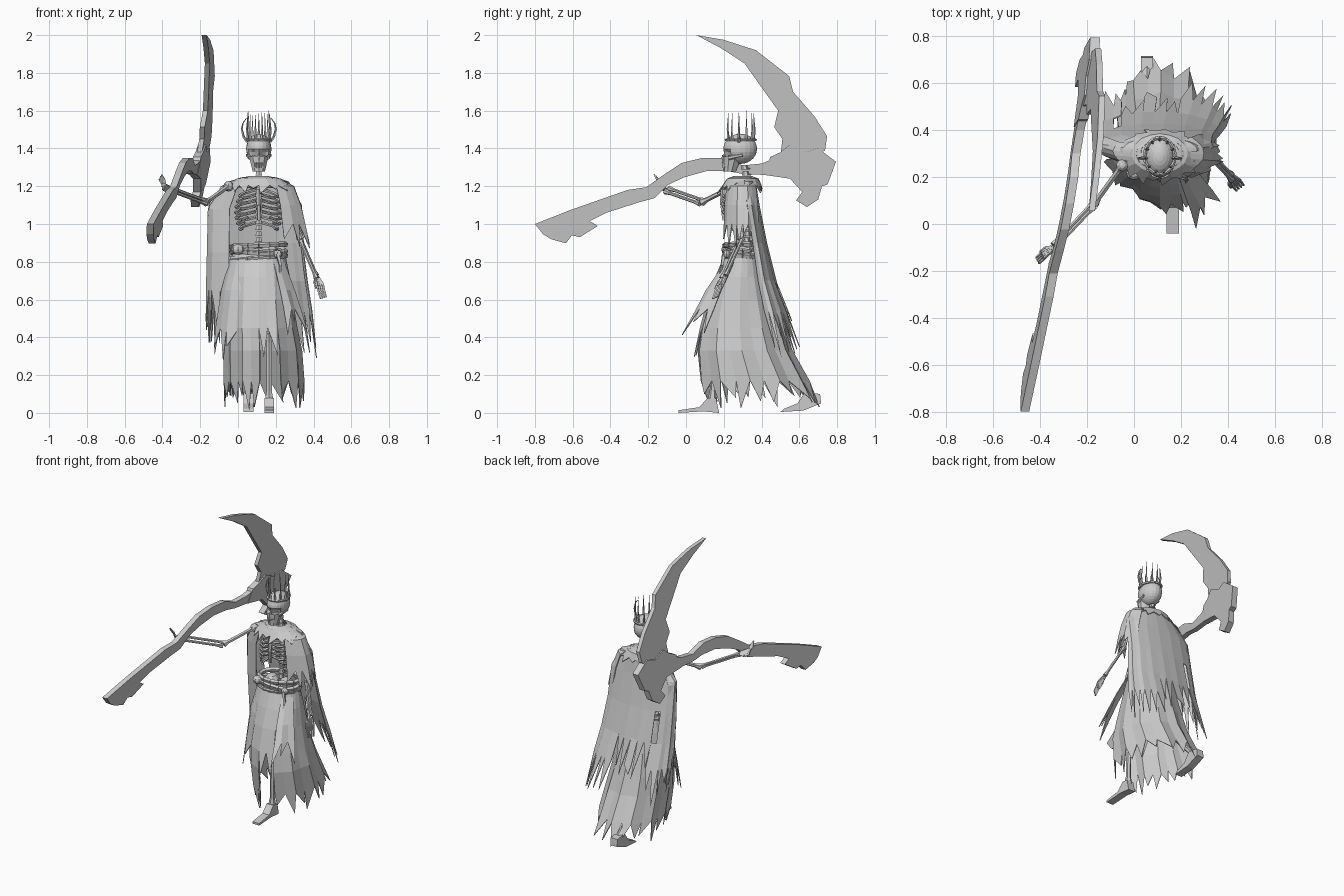
import bpy, bmesh, random
from math import sin, cos, radians, pi
from mathutils import Vector, Matrix

random.seed(11)
if "Cube" in bpy.data.objects:
    bpy.data.objects.remove(bpy.data.objects["Cube"])

stone = bpy.data.materials.new("pale_grey")
stone.use_nodes = True
GREY = (0.6, 0.6, 0.6, 1)
stone.diffuse_color = GREY
stone.node_tree.nodes["Principled BSDF"].inputs["Base Color"].default_value = GREY


def finish(name, bm):
    bmesh.ops.recalc_face_normals(bm, faces=bm.faces)
    me = bpy.data.meshes.new(name)
    bm.to_mesh(me)
    bm.free()
    me.materials.append(stone)
    ob = bpy.data.objects.new(name, me)
    bpy.context.collection.objects.link(ob)
    return ob


def seg(bm, p, q, r1, r2, sides=6):
    p, q = Vector(p), Vector(q)
    d = q - p
    m = Matrix.Translation((p + q) / 2) @ d.to_track_quat('Z', 'Y').to_matrix().to_4x4()
    bmesh.ops.create_cone(bm, cap_ends=True, segments=sides, radius1=r1, radius2=r2,
                          depth=d.length, matrix=m)


def path(bm, pts, r, r_end=None, sides=5):
    r_end = r if r_end is None else r_end
    n = len(pts) - 1
    for i in range(n):
        seg(bm, pts[i], pts[i + 1], r + (r_end - r) * i / n, r + (r_end - r) * (i + 1) / n, sides)


def ball(bm, c, sx, sy, sz, u=8, v=6):
    m = Matrix.Translation(c) @ Matrix.Diagonal((sx, sy, sz, 1))
    return bmesh.ops.create_uvsphere(bm, u_segments=u, v_segments=v, radius=1, matrix=m)["verts"]


def bone(bm, p, q, r):
    p, q = Vector(p), Vector(q)
    seg(bm, p, p.lerp(q, .15), r * 1.7, r)
    seg(bm, p.lerp(q, .15), p.lerp(q, .85), r, r)
    seg(bm, p.lerp(q, .85), q, r, r * 1.7)


def plate(name, outline, x_at, half):
    """Extrude a side outline (y, z) across x."""
    bm = bmesh.new()
    rings = [[bm.verts.new((x_at(y, z) + s * half, y, z)) for y, z in outline] for s in (-1, 1)]
    for r in rings:
        bm.faces.new(r)
    n = len(outline)
    for i in range(n):
        j = (i + 1) % n
        bm.faces.new((rings[0][i], rings[0][j], rings[1][j], rings[1][i]))
    return finish(name, bm)


def cloth(name, rows, a0, a1, n, drop, pleat=0.0, depth=None, hole=0.0, skew=0.0):
    """Draped sheet: rows are (z, cx, cy, rx, ry); angle 0 is the back, 90 is +x.
    skew pulls the cloth in at the front right."""
    bm = bmesh.new()
    grid = []
    for k, (z, cx, cy, rx, ry) in enumerate(rows):
        line = []
        for j in range(n + 1):
            a = radians(a0 + (a1 - a0) * j / n)
            t = k / len(rows)
            f = (1 - pleat * (j % 2) * t) * (1 - skew * t * max(0, cos(a - radians(228))))
            line.append(bm.verts.new((cx + rx * f * sin(a), cy + ry * f * cos(a), z)))
        grid.append(line)
    for j in range(n):
        mid = a0 + (a1 - a0) * (j + .5) / n
        last = min(depth(mid), len(rows) - 1) if depth else len(rows) - 1
        for k in range(last):
            if 1 < k < last - 1 and random.random() < hole:
                continue
            bm.faces.new((grid[k][j], grid[k][j + 1], grid[k + 1][j + 1], grid[k + 1][j]))
        # torn point below each column
        l, r = grid[last][j], grid[last][j + 1]
        up = (grid[last - 1][j].co + grid[last - 1][j + 1].co) / 2
        c = l.co.lerp(r.co, random.uniform(.15, .85))
        tip = bm.verts.new(c + (c - up).normalized() * random.uniform(*drop))
        bm.faces.new((l, r, tip))
    bmesh.ops.delete(bm, geom=[v for v in bm.verts if not v.link_faces], context='VERTS')
    ob = finish(name, bm)
    ob.modifiers.new("thickness", 'SOLIDIFY').thickness = 0.005
    return ob


CX = 0.11

# Skull: sphere with pushed-in eye sockets, tapered jaw, teeth
bm = bmesh.new()
for v in ball(bm, (CX, .287, 1.398), .067, .089, .08, 20, 14):
    for s in (-1, 1):
        e = Vector((CX + s * .028, .215, 1.378))
        if (v.co - e).length < .022:
            v.co.y += .018
jaw = bmesh.ops.create_cone(bm, cap_ends=True, segments=10, radius1=.034, radius2=.054, depth=.08,
                            matrix=Matrix.Translation((CX, .245, 1.318)))["verts"]
for v in jaw:
    if v.co.z < 1.3:
        v.co.y -= .014
ball(bm, (CX, .2, 1.35), .01, .012, .02, 6, 4)
for s in (-1, 1):
    seg(bm, (CX + s * .045, .225, 1.35), (CX + s * .06, .3, 1.365), .012, .009)
    for i in range(3):
        x = CX + s * (.005 + i * .009)
        seg(bm, (x, .197 + i * .004, 1.298), (x, .193 + i * .004, 1.325), .004, .004, 4)
finish("skull", bm)

# Crown: slim band, tall spikes and curled side horns
bm = bmesh.new()
ring = [(CX + .065 * sin(i * pi / 8), .29 + .078 * cos(i * pi / 8), 1.445) for i in range(17)]
path(bm, ring, .008)
for i in range(11):
    a = 2 * pi * i / 11
    h = 1.57 + .033 * random.random()
    b = Vector((CX + .058 * sin(a), .29 + .068 * cos(a), 1.445))
    path(bm, [b, b + Vector((.005 * sin(a), .005 * cos(a), .06)), (b.x, b.y, h)], .008, .001, 4)
for s in (-1, 1):
    path(bm, [(CX + s * x, .28, z) for x, z in
              ((.06, 1.435), (.08, 1.46), (.09, 1.5), (.083, 1.535), (.065, 1.56))], .009, .002)
finish("crown", bm)

# Spine
bm = bmesh.new()
for i in range(15):
    z = .84 + i * .032
    y = .31 + .025 * sin((z - .84) * 7)
    seg(bm, (CX, y, z), (CX, y, z + .024), .02, .015)
    seg(bm, (CX, y, z + .012), (CX, y + .03, z + .004), .007, .004, 4)
finish("spine", bm)

# Ribs, breastbone and collarbones
bm = bmesh.new()
for i in range(7):
    z = 1.185 - i * .029
    w = .08 + .044 * sin((i + 1.5) * pi / 9)
    end = 172 if i < 4 else 165 - (i - 3) * 13
    for s in (-1, 1):
        pts = []
        for k in range(9):
            a = radians(8 + (end - 8) * k / 8)
            pts.append((CX + s * w * sin(a), .275 + .08 * cos(a), z - .045 * sin(a * .6) + .012 * (k == 8)))
        path(bm, pts, .0095, .0065)
path(bm, [(CX, .2, 1.185), (CX, .192, 1.1), (CX, .2, 1.02)], .016, .009)
for s in (-1, 1):
    bone(bm, (CX + s * .015, .205, 1.195), (CX + s * .15, .27, 1.205), .008)
finish("ribcage", bm)

# Pelvis
bm = bmesh.new()
for s in (-1, 1):
    ball(bm, (CX + s * .055, .29, .85), .05, .06, .045, 8, 5)
finish("pelvis", bm)


def hand(bm, wrist, knuckle, across, curl):
    w, k, a, c = map(Vector, (wrist, knuckle, across, curl))
    for i in range(4):
        o = a * (i - 1.5)
        path(bm, [w + o * .5, k + o, k + o + c * .55, k + o + c + (k - w) * .25], .008, .005, 4)
    path(bm, [w, w.lerp(k, .5) - a * 2.2, k - a * 2.4 + c * .2], .008, .004, 4)


# Arms: single upper bone, paired forearm bones, fingers
ARMS = {
    "right_arm": ((-.05, .25, 1.2), (-.17, .085, 1.115), (-.345, -.1, 1.18),
                  (-.39, -.135, 1.195), (.004, -.008, .008), (-.01, -.012, .05)),
    "left_arm": ((.26, .3, 1.18), (.33, .29, .92), (.415, .2, .72),
                 (.435, .175, .675), (.01, .008, .003), (.012, -.015, -.055)),
}
for name, (sh, el, wr, kn, ac, cu) in ARMS.items():
    bm = bmesh.new()
    ball(bm, sh, .027, .027, .027)
    bone(bm, sh, el, .013)
    for s in (-1, 1):
        o = Vector((0, .011 * s, .008 * s))
        bone(bm, Vector(el) + o, Vector(wr) + o, .009)
    hand(bm, wr, kn, ac, cu)
    finish(name, bm)

# Legs and feet
LEGS = {
    "left_leg": ((.17, .29, .83), (.165, .15, .43), (.165, .14, .06)),
    "right_leg": ((.06, .3, .83), (.055, .35, .42), (.055, .66, .08)),
}
for name, (hip, knee, ankle) in LEGS.items():
    bm = bmesh.new()
    bone(bm, hip, knee, .017)
    ball(bm, knee, .036, .028, .022)
    bone(bm, knee, ankle, .016)
    finish(name, bm)
plate("left_foot", [(-.04, 0), (-.04, .014), (.07, .03), (.115, .08), (.16, .075), (.175, 0), (.09, .008)],
      lambda y, z: .165, .026)
plate("right_foot", [(.5, .005), (.52, .022), (.59, .05), (.63, .11), (.71, .1), (.715, .05), (.62, .012)],
      lambda y, z: .055, .026)

# Wrapped belt with a small skull and a knot
bm = bmesh.new()
for i, slope in enumerate((.012, -.016, .02, -.006)):
    z = .82 + i * .022
    pts = []
    for k in range(17):
        a = k * pi / 8
        pts.append((CX + .142 * sin(a), .3 + .095 * cos(a), z + slope * sin(a + i)))
    path(bm, pts, .015)
ball(bm, (0, .215, .865), .034, .028, .028)
ball(bm, (.21, .215, .84), .025, .02, .022)
path(bm, [(.21, .2, .84), (.225, .19, .78), (.22, .17, .7)], .012, .005, 4)
finish("belt", bm)

# Skirt: pulled in at the front right, open over the forward leg
cloth("skirt", [(.84, CX, .3, .14, .095), (.72, CX, .29, .165, .14), (.6, CX, .285, .18, .185),
                (.45, CX, .285, .205, .235), (.33, .115, .295, .225, .27), (.17, .115, .34, .237, .315)],
      0, 360, 24, (.07, .16), .1, lambda a: 3 if 150 < a < 180 else 9, skew=.3)
cloth("skirt_overlay", [(.83, CX, .3, .15, .1), (.65, CX, .29, .2, .14), (.45, CX, .29, .23, .17)],
      190, 265, 4, (.08, .18), .06)
cloth("hip_strips", [(.8, CX, .3, .15, .11), (.65, .12, .27, .2, .2), (.55, .13, .25, .225, .245)],
      115, 148, 3, (.06, .17), .08)

# Back cape, torn at the hem
cloth("cape", [(1.25, CX, .31, .08, .045), (1.225, CX, .315, .16, .055), (1.1, .09, .33, .25, .06),
               (.9, .09, .36, .255, .07), (.7, .1, .39, .27, .09), (.54, .11, .425, .285, .12)],
      -100, 95, 18, (.05, .26), .05, lambda a: 4 if abs(a) < 30 and random.random() < .2 else 9, .03)
# Shoulder drapes and mantle
cloth("left_drape", [(1.245, CX, .3, .1, .07), (1.2, CX, .3, .19, .1), (1.1, .115, .3, .225, .115),
                     (1.0, .115, .3, .25, .12)], 45, 150, 7, (.05, .17), .05)
cloth("right_drape", [(1.245, CX, .3, .1, .07), (1.2, CX, .31, .2, .08), (1.08, CX, .33, .27, .085),
                      (.85, CX, .34, .275, .09), (.65, CX, .37, .28, .11)], -145, -60, 6, (.1, .3), .04)
cloth("mantle", [(1.255, CX, .3, .045, .045), (1.24, CX, .3, .12, .085), (1.205, CX, .295, .165, .105)],
      0, 360, 18, (.015, .055), .04)


# Scythe, lying in one tilted plane
def tilt(y, z):
    return -.492 + .156 * y + .152 * z


plate("scythe_handle", [
    (-.8, 1.0), (-.615, 1.073), (-.31, 1.18), (-.21, 1.195), (-.113, 1.264), (-.024, 1.323), (.087, 1.35),
    (.2, 1.35), (.3, 1.31), (.4, 1.32), (.5, 1.36), (.55, 1.25), (.41, 1.26), (.3, 1.265), (.22, 1.28),
    (.108, 1.28), (-.008, 1.248), (-.098, 1.206), (-.166, 1.137), (-.245, 1.116), (-.42, 1.06), (-.51, 1.015),
    (-.467, .99), (-.562, .93), (-.604, .94), (-.636, .898), (-.715, .92), (-.757, .946)], tilt, .018)
plate("scythe_blade", [
    (.055, 2.0), (.2, 1.975), (.37, 1.92), (.546, 1.783), (.567, 1.7), (.68, 1.57), (.747, 1.465), (.736, 1.39),
    (.6, 1.3), (.5, 1.36), (.51, 1.45), (.467, 1.513), (.488, 1.6), (.388, 1.74), (.31, 1.85), (.187, 1.93)],
      tilt, .013)
plate("scythe_guard", [
    (.446, 1.355), (.5, 1.38), (.55, 1.42), (.63, 1.38), (.7, 1.4), (.74, 1.37), (.794, 1.33), (.75, 1.21),
    (.72, 1.2), (.7, 1.13), (.64, 1.09), (.583, 1.125), (.615, 1.17), (.55, 1.24), (.414, 1.26)], tilt, .021)
